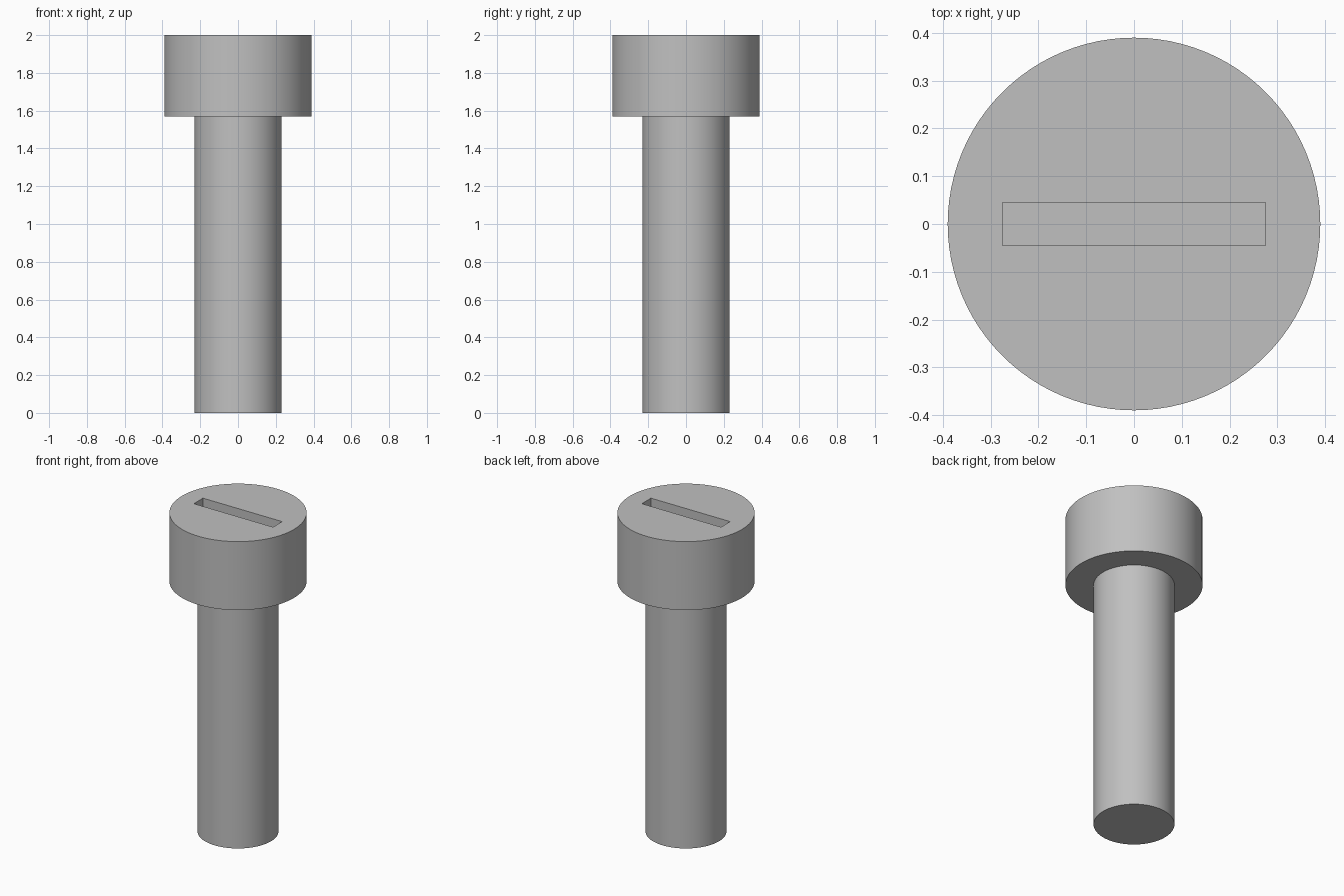
import bpy
import math

SEGMENTS = 96
HEAD_RADIUS, HEAD_BOTTOM, TOP = 0.39, 1.57, 2.0
SHANK_RADIUS = 0.23
SLOT_LENGTH, SLOT_WIDTH, SLOT_DEPTH = 0.55, 0.09, 0.2

default_cube = bpy.data.objects.get("Cube")
if default_cube:
    bpy.data.objects.remove(default_cube, do_unlink=True)

# Plain grey metal
steel = bpy.data.materials.new("grey_steel")
steel.use_nodes = True
colour = (0.53, 0.53, 0.53, 1.0)
steel.diffuse_color = colour
steel.node_tree.nodes["Principled BSDF"].inputs["Base Color"].default_value = colour


def cylinder(name, radius, bottom, top):
    bpy.ops.mesh.primitive_cylinder_add(
        vertices=SEGMENTS, radius=radius, depth=top - bottom,
        location=(0, 0, (bottom + top) / 2))
    part = bpy.context.object
    part.name = name
    part.data.materials.append(steel)
    return part


def smooth_sides(part):
    bpy.ops.object.select_all(action="DESELECT")
    part.select_set(True)
    bpy.context.view_layer.objects.active = part
    bpy.ops.object.shade_smooth_by_angle(angle=math.radians(30))


# Shank and head
shank = cylinder("screw_shank", SHANK_RADIUS, 0, HEAD_BOTTOM)
head = cylinder("screw_head", HEAD_RADIUS, HEAD_BOTTOM, TOP)

# Driver slot, closed at both ends, cut into the top of the head
bpy.ops.mesh.primitive_cube_add(size=1, location=(0, 0, TOP))
cutter = bpy.context.object
cutter.name = "slot_cutter"
cutter.scale = (SLOT_LENGTH, SLOT_WIDTH, 2 * SLOT_DEPTH)
cutter.hide_render = True
cutter.data.materials.append(steel)

slot = head.modifiers.new("driver_slot", "BOOLEAN")
slot.operation = "DIFFERENCE"
slot.solver = "EXACT"
slot.object = cutter
bpy.context.view_layer.objects.active = head
bpy.ops.object.modifier_apply(modifier=slot.name)
bpy.data.objects.remove(cutter, do_unlink=True)

for part in (shank, head):
    smooth_sides(part)
